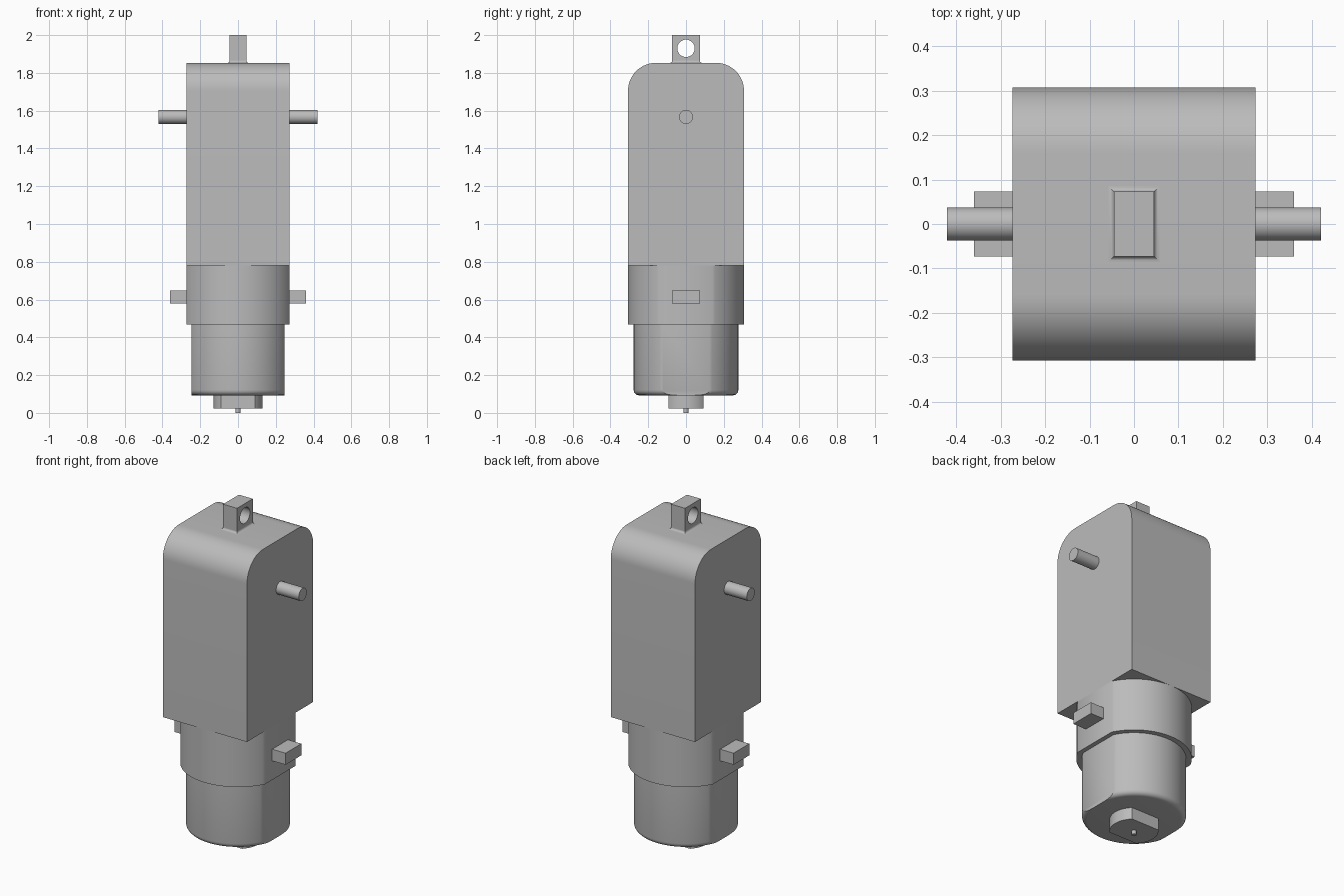
import bpy, bmesh, math
from mathutils import Matrix, Vector

if "Cube" in bpy.data.objects:
    bpy.data.objects.remove(bpy.data.objects["Cube"])

grey = bpy.data.materials.new("plain grey")
grey.use_nodes = True
COLOR = (0.5, 0.5, 0.5, 1)
grey.diffuse_color = COLOR
grey.node_tree.nodes["Principled BSDF"].inputs["Base Color"].default_value = COLOR


def finish(name, bm, smooth=True):
    """Turn a bmesh into a named, shaded object."""
    bmesh.ops.recalc_face_normals(bm, faces=bm.faces)
    mesh = bpy.data.meshes.new(name)
    bm.to_mesh(mesh)
    bm.free()
    mesh.materials.append(grey)
    ob = bpy.data.objects.new(name, mesh)
    bpy.context.collection.objects.link(ob)
    if smooth:
        bpy.ops.object.select_all(action="DESELECT")
        ob.select_set(True)
        bpy.context.view_layer.objects.active = ob
        bpy.ops.object.shade_smooth_by_angle(angle=math.radians(30))
    return ob


def box_bm(lo, hi):
    lo, hi = Vector(lo), Vector(hi)
    bm = bmesh.new()
    bmesh.ops.create_cube(bm, size=1, matrix=Matrix.Translation((lo + hi) / 2)
                          @ Matrix.Diagonal((*(hi - lo), 1)))
    return bm


def cylinder_bm(radius, z0, z1, segments=64):
    bm = bmesh.new()
    bmesh.ops.create_cone(bm, cap_ends=True, segments=segments, radius1=radius,
                          radius2=radius, depth=z1 - z0,
                          matrix=Matrix.Translation((0, 0, (z0 + z1) / 2)))
    return bm


def flat_sided(name, radius, z0, z1, axis, half, fillet=0):
    """Upright cylinder with two opposite flats and an optional bottom fillet."""
    bm = cylinder_bm(radius, z0, z1, 96)
    if fillet:
        rim = [e for e in bm.edges if all(v.co.z < z0 + 1e-4 for v in e.verts)]
        bmesh.ops.bevel(bm, geom=rim, offset=fillet, segments=5, profile=0.5,
                        affect="EDGES")
    for side in (1, -1):
        normal = Vector((0, 0, 0))
        normal[axis] = side
        cut = bmesh.ops.bisect_plane(
            bm, geom=bm.verts[:] + bm.edges[:] + bm.faces[:], dist=1e-6,
            plane_co=normal * half, plane_no=normal, clear_outer=True)
        edges = [g for g in cut["geom_cut"] if isinstance(g, bmesh.types.BMEdge)]
        bmesh.ops.edgeloop_fill(bm, edges=edges)
    return finish(name, bm)


# Gearbox housing with two rounded top edges
W, D, TOP = 0.273, 0.307, 1.853
bm = box_bm((-W, -D, 0.78), (W, D, TOP))
ridges = [e for e in bm.edges if all(v.co.z > TOP - 0.01 for v in e.verts)
          and abs(e.verts[0].co.y - e.verts[1].co.y) < 0.01]
bmesh.ops.bevel(bm, geom=ridges, offset=0.148, segments=14, profile=0.5,
                affect="EDGES")
finish("gearbox_housing", bm)

# Collar, motor can and end boss
flat_sided("motor_collar", D, 0.468, 0.78, 0, W)
flat_sided("motor_can", 0.277, 0.093, 0.468, 0, 0.247, fillet=0.028)
flat_sided("end_boss", 0.13, 0.023, 0.093, 1, 0.093)
finish("motor_shaft", cylinder_bm(0.013, 0, 0.023, 24))

# Output axles and side clips
for side, label in ((1, "left"), (-1, "right")):
    bm = cylinder_bm(0.037, W, 0.42, 48)
    bm.transform(Matrix.Translation((0, 0, 1.567))
                 @ Matrix.Rotation(side * math.pi / 2, 4, "Y"))
    finish(label + "_axle", bm)
    x0, x1 = sorted((side * W, side * 0.36))
    finish(label + "_clip", box_bm((x0, -0.073, 0.58), (x1, 0.073, 0.648)), False)

# Mounting lug with a round hole through it
LX, LY = 0.045, 0.073
lug = finish("mounting_lug", box_bm((-LX, -LY, TOP), (LX, LY, 2)), False)
bm = cylinder_bm(0.046, -0.1, 0.1, 48)
bm.transform(Matrix.Translation((0, 0, 1.93)) @ Matrix.Rotation(math.pi / 2, 4, "Y"))
cutter = finish("hole_cutter", bm)
cutter.hide_render = True
mod = lug.modifiers.new("hole", "BOOLEAN")
mod.operation, mod.solver, mod.object = "DIFFERENCE", "EXACT", cutter
bpy.ops.object.select_all(action="DESELECT")
lug.select_set(True)
bpy.context.view_layer.objects.active = lug
bpy.ops.object.modifier_apply(modifier=mod.name)
bpy.data.objects.remove(cutter)
bpy.ops.object.shade_smooth_by_angle(angle=math.radians(30))

# Concave fillet around the foot of the lug
bm = bmesh.new()
R, STEPS = 0.012, 5
rings = []
for i in range(STEPS + 1):
    a = math.pi / 2 * i / STEPS
    out, z = R * (1 - math.sin(a)), TOP + R * (1 - math.cos(a))
    rings.append([bm.verts.new((sx * (LX + out), sy * (LY + out), z))
                  for sx, sy in ((1, 1), (-1, 1), (-1, -1), (1, -1))])
for low, high in zip(rings, rings[1:]):
    for k in range(4):
        n = (k + 1) % 4
        bm.faces.new((low[k], low[n], high[n], high[k]))
finish("lug_fillet", bm)
